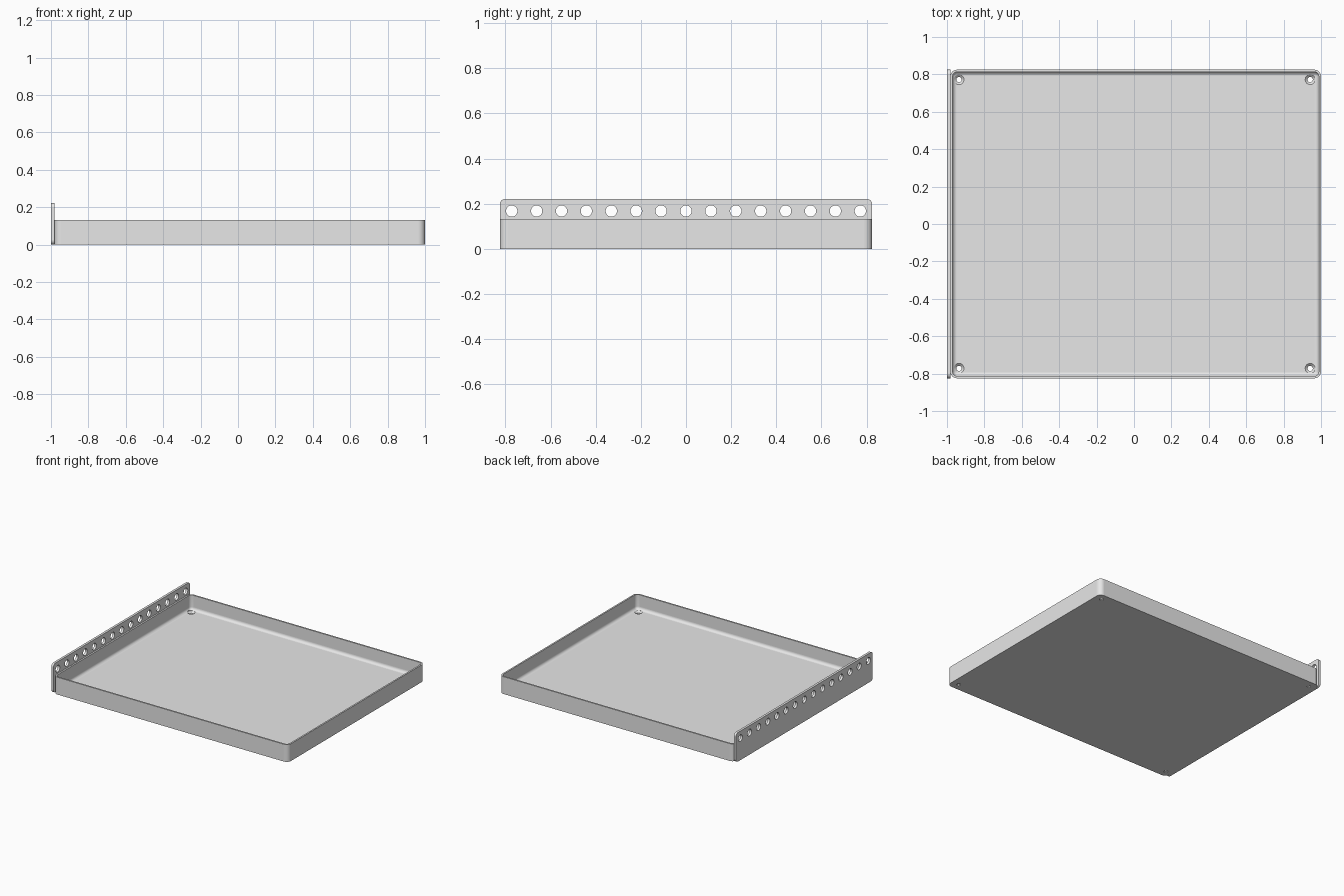
import bpy, bmesh, math
from mathutils import Matrix, Vector

cube = bpy.data.objects.get("Cube")
if cube:
    bpy.data.objects.remove(cube)

grey = bpy.data.materials.new("plain grey")
grey.use_nodes = True
grey.diffuse_color = (0.8, 0.8, 0.8, 1)
grey.node_tree.nodes["Principled BSDF"].inputs["Base Color"].default_value = grey.diffuse_color

BACK, FRONT, DEPTH = -0.982, 1.0, 0.825      # tray extents
RIM, FLOOR, WALL, FILLET = 0.132, 0.02, 0.012, 0.022


def rounded_rect(x0, x1, y0, y1, r, steps=8):
    """Counter-clockwise outline with rounded corners."""
    corners = [(x1 - r, y1 - r), (x0 + r, y1 - r), (x0 + r, y0 + r), (x1 - r, y0 + r)]
    return [(cx + r * math.cos(a), cy + r * math.sin(a))
            for i, (cx, cy) in enumerate(corners)
            for a in (math.pi / 2 * (i + k / steps) for k in range(steps + 1))]


def loft(bm, rings):
    """Skin closed rings of points and cap both ends."""
    loops = [[bm.verts.new(p) for p in ring] for ring in rings]
    n = len(loops[0])
    for a, b in zip(loops, loops[1:]):
        for i in range(n):
            j = (i + 1) % n
            bm.faces.new((a[i], a[j], b[j], b[i]))
    bm.faces.new(loops[0][::-1])
    bm.faces.new(loops[-1])


def make_object(name, bm):
    bmesh.ops.recalc_face_normals(bm, faces=bm.faces)
    mesh = bpy.data.meshes.new(name)
    bm.to_mesh(mesh)
    bm.free()
    obj = bpy.data.objects.new(name, mesh)
    bpy.context.collection.objects.link(obj)
    mesh.materials.append(grey)
    return obj


def cut_and_shade(obj, cutter):
    """Subtract the cutter, then smooth only the curved faces."""
    cutter.hide_render = True
    mod = obj.modifiers.new("holes", 'BOOLEAN')
    mod.operation, mod.solver, mod.object = 'DIFFERENCE', 'EXACT', cutter
    bpy.ops.object.select_all(action='DESELECT')
    obj.select_set(True)
    bpy.context.view_layer.objects.active = obj
    bpy.ops.object.modifier_apply(modifier=mod.name)
    bpy.data.objects.remove(cutter)
    bpy.ops.object.shade_smooth_by_angle(angle=math.radians(30))
    for face in obj.data.polygons:
        if max(abs(c) for c in face.normal) > 0.9999:
            face.use_smooth = False


def tray_ring(inset, z):
    r = 0.036 - inset
    outline = rounded_rect(BACK + inset, FRONT - inset, -DEPTH + inset, DEPTH - inset, max(r, 0.002))
    return [(x, y, z) for x, y in outline]


# Tray: outer wall, rim, inner wall and rounded transition into the floor
rings = [tray_ring(0, 0), tray_ring(0, RIM), tray_ring(WALL, RIM)]
for k in range(7):
    a = math.pi / 2 * k / 6
    rings.append(tray_ring(WALL + FILLET * (1 - math.cos(a)),
                           FLOOR + FILLET * (1 - math.sin(a))))
bm = bmesh.new()
loft(bm, rings)
tray = make_object("tray", bm)

# Countersunk screw holes in the floor corners
bm = bmesh.new()
for x in (-0.936, 0.942):
    for y in (-0.772, 0.772):
        profile = [(0.014, -0.02), (0.014, 0.008), (0.027, FLOOR), (0.027, 0.05)]
        loft(bm, [[(x + r * math.cos(t), y + r * math.sin(t), z)
                   for t in (math.tau * i / 24 for i in range(24))] for r, z in profile])
cut_and_shade(tray, make_object("screw_hole_cutter", bm))

# Upright mounting strip with rounded corners along one side
bm = bmesh.new()
outline = rounded_rect(-DEPTH, DEPTH, 0, 0.222, 0.025)
loft(bm, [[(x, y, z) for y, z in outline] for x in (-1.0, BACK)])
strip = make_object("mounting_strip", bm)

# Row of round holes above the rim
bm = bmesh.new()
for i in range(15):
    place = Matrix.Translation(Vector((-0.99, (i - 7) * 0.1103, 0.168))) @ Matrix.Rotation(math.pi / 2, 4, 'Y')
    bmesh.ops.create_cone(bm, cap_ends=True, segments=32, radius1=0.025, radius2=0.025, depth=0.1, matrix=place)
cut_and_shade(strip, make_object("strip_hole_cutter", bm))
